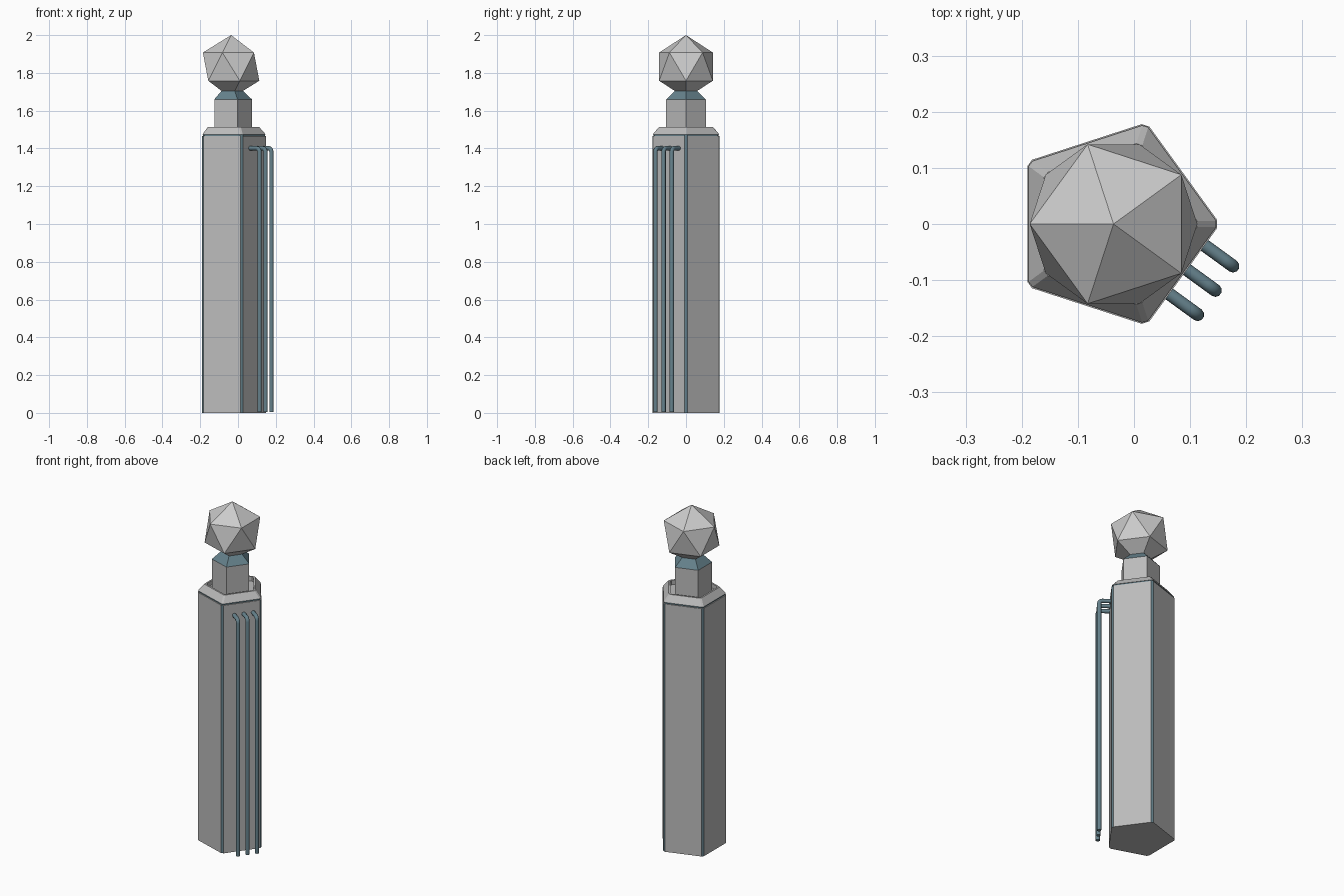
import bpy, bmesh
from math import sin, cos, pi, radians
from mathutils import Vector

if "Cube" in bpy.data.objects:
    bpy.data.objects.remove(bpy.data.objects["Cube"])

CX = -0.0365  # axis of the five-sided column


def material(name, rgb):
    m = bpy.data.materials.new(name)
    m.diffuse_color = (*rgb, 1)
    m.use_nodes = True
    m.node_tree.nodes["Principled BSDF"].inputs["Base Color"].default_value = m.diffuse_color
    return m


grey = material("grey", (0.5, 0.5, 0.5))
teal = material("teal", (0.13, 0.22, 0.26))


def pentagon(r, cut):
    """Pentagon outline with corners optionally clipped by a short chamfer."""
    pts = [Vector((r * cos(2 * pi * k / 5), r * sin(2 * pi * k / 5))) for k in range(5)]
    if not cut:
        return pts
    out = []
    for k, p in enumerate(pts):
        for q in (pts[k - 1], pts[(k + 1) % 5]):
            out.append(p + (q - p).normalized() * cut)
    return out


def loft(name, profile, cut=0.0, mats=(grey,), teal_chamfer=False):
    """Skin a stack of (radius, z) pentagons, capped at both ends."""
    bm = bmesh.new()
    rings = [[bm.verts.new((p.x + CX, p.y, z)) for p in pentagon(r, cut)]
             for r, z in profile]
    n = len(rings[0])
    for a, b in zip(rings, rings[1:]):
        for i in range(n):
            j = (i + 1) % n
            f = bm.faces.new((a[i], a[j], b[j], b[i]))
            if teal_chamfer and i % 2 == 0:
                f.material_index = 1
    bm.faces.new(rings[0][::-1])
    bm.faces.new(rings[-1])
    bmesh.ops.recalc_face_normals(bm, faces=bm.faces)
    me = bpy.data.meshes.new(name)
    bm.to_mesh(me)
    bm.free()
    for m in mats:
        me.materials.append(m)
    ob = bpy.data.objects.new(name, me)
    bpy.context.collection.objects.link(ob)
    return ob


# Column body with teal corner strips, and the thin seam above it
loft("column_body", [(0.19, 0), (0.19, 1.467)], 0.009, (grey, teal), True)
loft("seam_band", [(0.184, 1.46), (0.184, 1.477)], 0.009, (teal,))

# Sloped collar with a shallow recess around the neck
loft("collar", [(0.187, 1.475), (0.153, 1.513), (0.141, 1.513), (0.141, 1.487)], 0.007)

# Neck block and tapered teal joint
loft("neck", [(0.11, 1.48), (0.11, 1.66)])
loft("neck_joint", [(0.11, 1.66), (0.055, 1.712)], 0.0, (teal,))

# Twenty-sided finial
bpy.ops.mesh.primitive_ico_sphere_add(subdivisions=1, radius=0.167,
                                      location=(CX, 0, 1.833), rotation=(0, 0, pi))
bpy.context.object.name = "finial"

# Three bent pipes running down the front right face
ang = radians(-36)
normal = Vector((cos(ang), sin(ang), 0))
side = Vector((-sin(ang), cos(ang), 0))
bend = 0.018
d_out, z_top = 0.2165, 1.401
path = [(0.14, z_top)]
for k in range(6):
    a = pi / 2 * (1 - k / 5)
    path.append((d_out - bend + bend * cos(a), z_top - bend + bend * sin(a)))
path.append((d_out, 0.005))

for i in range(3):
    t = 0.011 + (i - 1) * 0.0535
    cu = bpy.data.curves.new(f"pipe_{i + 1}", 'CURVE')
    cu.dimensions = '3D'
    cu.bevel_depth = 0.0115
    cu.bevel_resolution = 3
    cu.use_fill_caps = True
    sp = cu.splines.new('POLY')
    sp.points.add(len(path) - 1)
    for pt, (d, z) in zip(sp.points, path):
        p = Vector((CX, 0, z)) + normal * d + side * t
        pt.co = (*p, 1)
    cu.materials.append(teal)
    bpy.context.collection.objects.link(bpy.data.objects.new(f"pipe_{i + 1}", cu))
